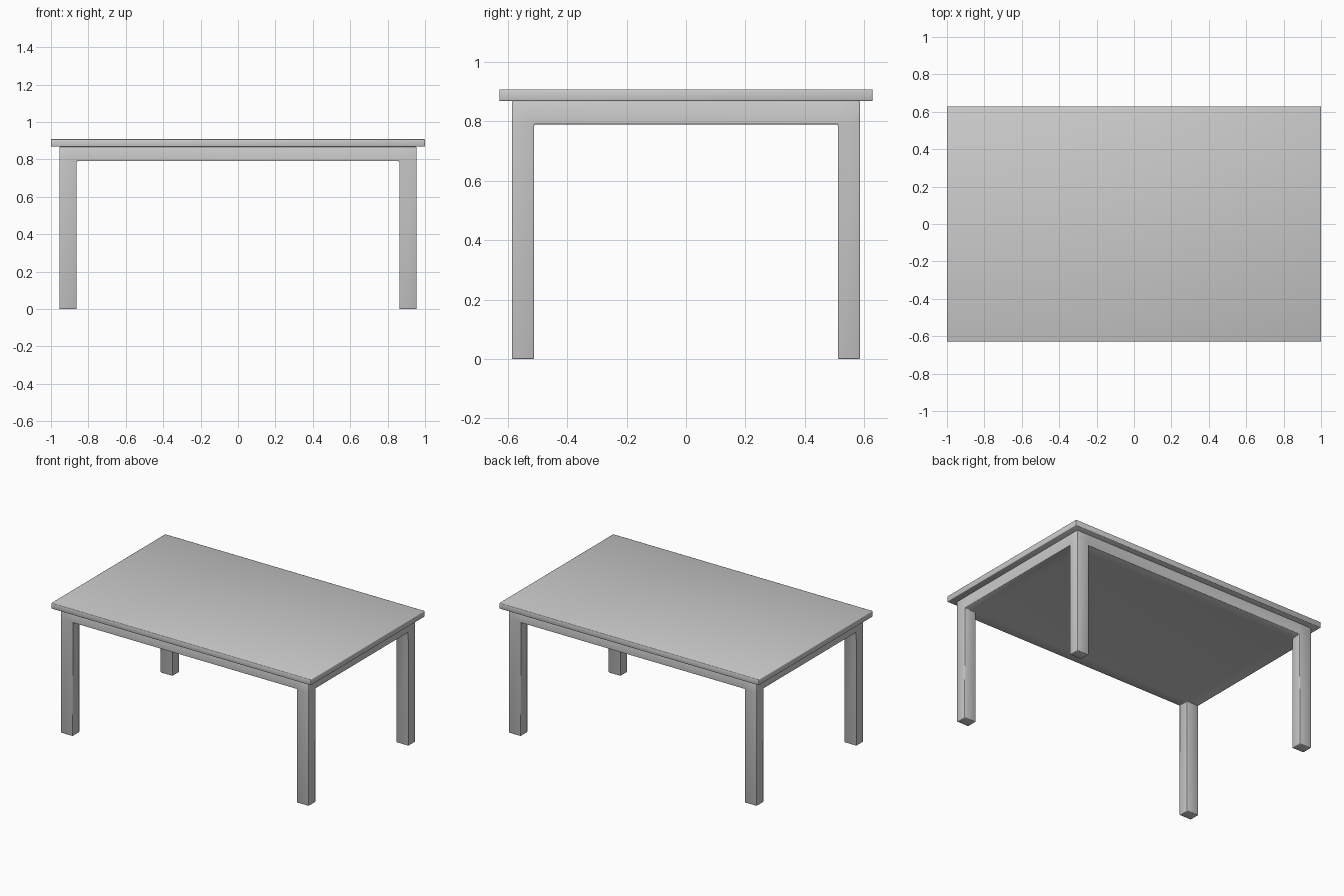
import bpy, bmesh, math

if "Cube" in bpy.data.objects:
    bpy.data.objects.remove(bpy.data.objects["Cube"])

TOP_X, TOP_Y, TOP_Z0, TOP_Z1 = 1.0, 0.628, 0.868, 0.908
LEG_X, LEG_Y = (0.863, 0.955), (0.511, 0.586)   # inner and outer faces of the legs
APRON_Z = 0.79


def finish(bm, name, bevel):
    """Turn a bmesh into a smooth object with softly rounded edges."""
    bmesh.ops.recalc_face_normals(bm, faces=bm.faces)
    mesh = bpy.data.meshes.new(name)
    bm.to_mesh(mesh)
    bm.free()
    for p in mesh.polygons:
        p.use_smooth = True
    obj = bpy.data.objects.new(name, mesh)
    bpy.context.collection.objects.link(obj)
    mod = obj.modifiers.new("rounded_edges", 'BEVEL')
    mod.width = bevel
    mod.segments = 2
    mod.limit_method = 'ANGLE'
    mod.angle_limit = math.radians(40)
    return obj


# Tabletop slab
bm = bmesh.new()
bmesh.ops.create_cube(bm, size=1)
bmesh.ops.scale(bm, vec=(2 * TOP_X, 2 * TOP_Y, TOP_Z1 - TOP_Z0), verts=bm.verts)
bmesh.ops.translate(bm, vec=(0, 0, (TOP_Z0 + TOP_Z1) / 2), verts=bm.verts)
finish(bm, "tabletop", 0.004)

# Base: solid apron block, its underside cut into a 3 x 3 grid
xs = (-LEG_X[1], -LEG_X[0], LEG_X[0], LEG_X[1])
ys = (-LEG_Y[1], -LEG_Y[0], LEG_Y[0], LEG_Y[1])
bm = bmesh.new()
grid = [[bm.verts.new((x, y, TOP_Z0)) for y in ys] for x in xs]
cells = [bm.faces.new((grid[i][j], grid[i + 1][j], grid[i + 1][j + 1], grid[i][j + 1]))
         for i in range(3) for j in range(3)]
ext = bmesh.ops.extrude_face_region(bm, geom=cells, use_keep_orig=True)["geom"]
low_verts = [g for g in ext if isinstance(g, bmesh.types.BMVert)]
low_faces = [g for g in ext if isinstance(g, bmesh.types.BMFace)]
for v in low_verts:
    v.co.z = APRON_Z

# Legs: the four corner cells pulled down to the floor, flush with the apron
for f in low_faces:
    c = f.calc_center_median()
    if abs(c.x) > LEG_X[0] and abs(c.y) > LEG_Y[0]:
        leg = bmesh.ops.extrude_discrete_faces(bm, faces=[f])["faces"][0]
        for v in leg.verts:
            v.co.z = 0
bmesh.ops.remove_doubles(bm, verts=bm.verts, dist=0.0001)
finish(bm, "apron_and_legs", 0.004)
